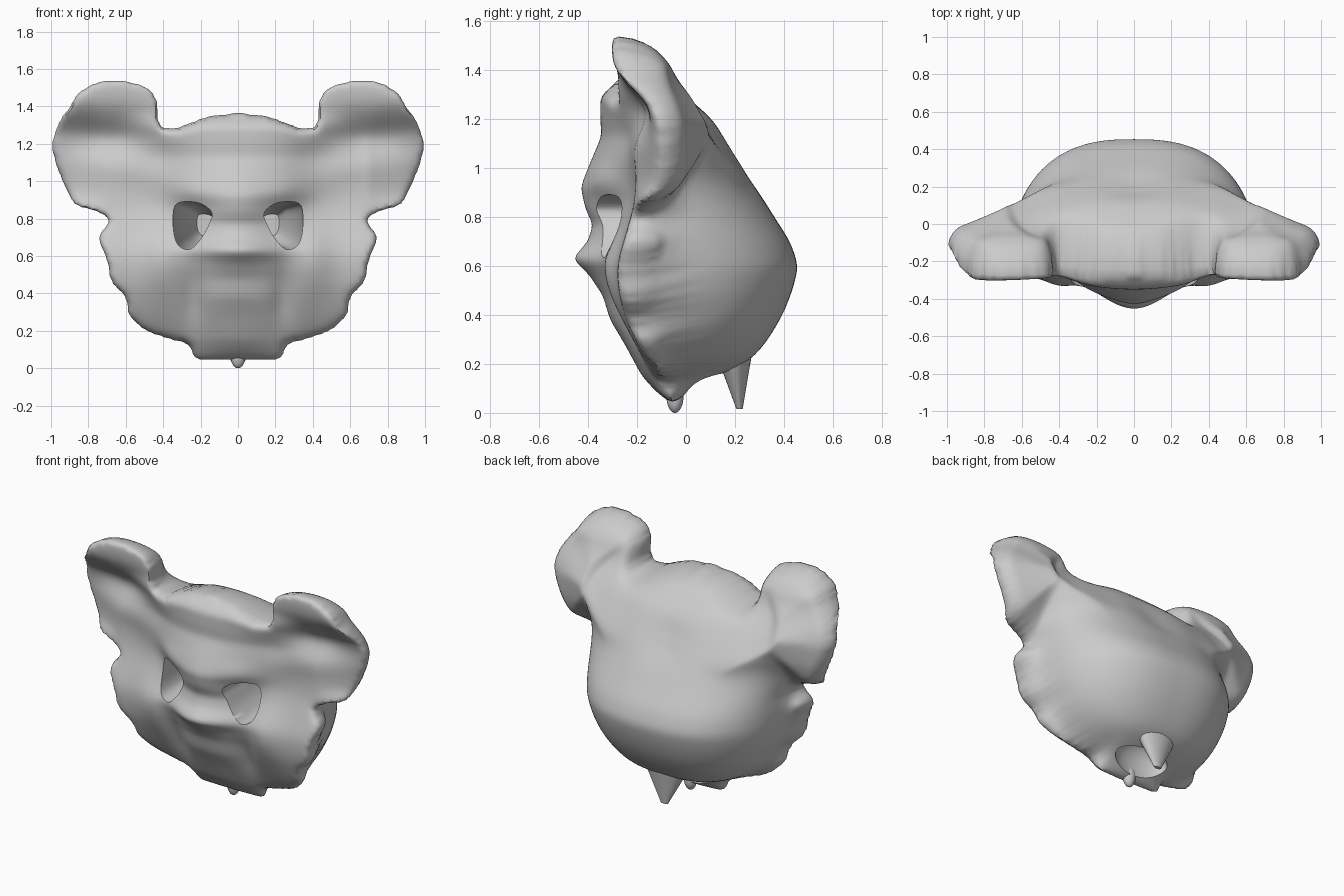
import bpy, bmesh
from math import sqrt, exp, radians
from mathutils import Vector, kdtree
from mathutils.geometry import delaunay_2d_cdt

if "Cube" in bpy.data.objects:
    bpy.data.objects.remove(bpy.data.objects["Cube"])


def curve(points, steps):
    """Closed smooth curve through 2D points."""
    n, out = len(points), []
    for i in range(n):
        a, b, c, d = (Vector(points[(i + k - 1) % n]) for k in range(4))
        for s in range(steps):
            t = s / steps
            out.append(0.5 * (2 * b + (c - a) * t + (2 * a - 5 * b + 4 * c - d) * t * t
                              + (3 * b - a - 3 * c + d) * t ** 3))
    return out


def profile(pairs, blur=.035):
    """Softened lookup through (z, value) pairs."""
    def linear(z):
        if z <= pairs[0][0]:
            return pairs[0][1]
        for (z0, v0), (z1, v1) in zip(pairs, pairs[1:]):
            if z <= z1:
                return v0 + (v1 - v0) * (z - z0) / (z1 - z0)
        return pairs[-1][1]
    weights = {-2: 1, -1: 2, 0: 3, 1: 2, 2: 1}
    return lambda z: sum(w * linear(z + k * blur) for k, w in weights.items()) / 9


def bump(x, z, cx, cz, rx, rz):
    return exp(-((x - cx) / rx) ** 2 - ((z - cz) / rz) ** 2)


def rounded(t):
    return sqrt(1 - (1 - min(t, 1)) ** 2)


def step01(a, b, v):
    t = min(1, max(0, (v - a) / (b - a)))
    return t * t * (3 - 2 * t)


def soft_max(a, b, k):
    return (a + b + sqrt((a - b) ** 2 + k * k)) / 2 - k / 4


# Front silhouette, right half from crown to chin
half = [(0, 1.37), (.15, 1.355), (.25, 1.32), (.35, 1.29), (.415, 1.31), (.425, 1.42),
        (.48, 1.5), (.6, 1.54), (.75, 1.535), (.85, 1.48), (.9, 1.41), (.97, 1.3),
        (1, 1.18), (.965, 1.05), (.9, .91), (.85, .86), (.75, .83), (.7, .785),
        (.75, .7), (.71, .58), (.68, .46), (.61, .38), (.59, .29), (.5, .2),
        (.38, .155), (.27, .12), (.23, .05), (.12, .04)]
control = half + [(0, .04)] + [(-x, z) for x, z in reversed(half[1:])]

# Side profiles by height
rim_line = profile([(.04, -.05), (.15, -.09), (.2, -.13), (.3, -.19), (.45, -.25), (.6, -.265),
                    (.75, -.22), (.85, -.19), (1, -.18), (1.2, -.22), (1.35, -.28), (1.5, -.29)])
face = profile([(.04, -.08), (.15, -.18), (.28, -.25), (.38, -.31), (.48, -.34), (.57, -.4),
                (.6, -.435), (.63, -.465), (.7, -.4), (.77, -.38), (.83, -.41), (.92, -.43),
                (1, -.4), (1.13, -.345), (1.2, -.35), (1.29, -.35), (1.37, -.27)], .008)
face_width = profile([(.1, .28), (.4, .25), (.63, .25), (.92, .28), (1.1, .45), (1.3, .5)])
skull = profile([(.04, -.02), (.1, .02), (.125, .06), (.15, .14), (.2, .26), (.25, .31),
                 (.3, .35), (.4, .41), (.5, .45), (.6, .475), (.7, .44), (.8, .375), (1, .25),
                 (1.1, .19), (1.2, .12), (1.3, 0), (1.4, -.08), (1.54, -.2)], .02)
skull_width = profile([(.1, .24), (.15, .33), (.2, .42), (.3, .53), (.4, .59), (.5, .63),
                       (.6, .65), (.9, .67), (1.1, .66), (1.25, .62), (1.4, .5)])
edge_depth = profile([(.04, .02), (.15, .05), (.3, .11), (.7, .15), (.9, .15)])


def rim(x, z):
    return rim_line(z) + .35 * max(0, abs(x) - .7) * step01(.8, .95, z) * (1 - step01(1.25, 1.45, z))


def front_y(x, z, d):
    edge, x = rim(x, z), abs(x)
    side = edge - .02
    y = side + (face(z) - side) * exp(-(x / face_width(z)) ** 2)
    y += .10 * bump(x, z, .68, 1.24, .22, .12)      # ear bowl
    y += .03 * bump(x, z, .42, 1.12, .14, .1)       # fold beside forehead
    y -= .03 * bump(x, z, .25, .94, .12, .07)       # brow
    y -= .04 * bump(x, z, .4, .58, .1, .18)         # cheek
    y += .03 * bump(x, z, .24, .38, .06, .14)       # crease beside muzzle
    return edge + (y - edge) * rounded(d / .06)


def back_y(x, z, d):
    edge, x = rim(x, z), abs(x)
    base = min(-.1, skull(z))
    dome = base + (skull(z) - base) * sqrt(max(0, 1 - (x / skull_width(z)) ** 2.6))
    dome -= .03 * bump(x, z, 0, 1.05, .16, .1)
    ear = step01(.75, 1.05, z)
    frill = edge_depth(z) * rounded(d / .2)
    wedge = .03 * rounded(d / .05) + .95 * min(d, .32)   # ears thicken toward the skull
    k = .07 + .14 * ear * step01(.2, .5, x)
    y = soft_max(dome, edge + frill + (wedge - frill) * ear, k)
    return edge + max(0, y - edge) * rounded(d / .07)


def mesh_object(name, bm):
    bmesh.ops.recalc_face_normals(bm, faces=bm.faces)
    me = bpy.data.meshes.new(name)
    bm.to_mesh(me)
    bm.free()
    ob = bpy.data.objects.new(name, me)
    bpy.context.collection.objects.link(ob)
    return ob


def activate(ob):
    bpy.ops.object.select_all(action='DESELECT')
    ob.select_set(True)
    bpy.context.view_layer.objects.active = ob


def ellipsoid(name, center, radii):
    bpy.ops.mesh.primitive_uv_sphere_add(segments=40, ring_count=24, location=center)
    ob = bpy.context.object
    ob.name, ob.scale = name, radii
    bpy.ops.object.shade_smooth()
    return ob


# Head and ears: one skin, front and back sheets meeting at the silhouette
outline = curve(control, 7)
fine = curve(control, 35)
tree = kdtree.KDTree(len(fine))
for i, p in enumerate(fine):
    tree.insert((p.x, 0, p.y), i)
tree.balance()
step = .017
points = list(outline)
for i in range(-60, 61):
    for j in range(0, 93):
        p = Vector((i * step, j * step))
        if tree.find((p.x, 0, p.y))[2] > step * .5:
            points.append(p)
flat, _, tris, *_ = delaunay_2d_cdt(points, [], [list(range(len(outline)))], 1, 1e-6)
bm = bmesh.new()
sheets = {}
for i in {i for t in tris for i in t}:
    x, z = flat[i]
    d = tree.find((x, 0, z))[2]
    if d < .0005:
        v = bm.verts.new((x, rim(x, z), z))
        sheets[i] = (v, v)
    else:
        f, b = front_y(x, z, d), back_y(x, z, d)
        sheets[i] = (bm.verts.new((x, f, z)), bm.verts.new((x, max(b, f + .01), z)))
for t in tris:
    for side in (0, 1):
        vs = [sheets[i][side] for i in t]
        if bm.faces.get(vs) is None:
            bm.faces.new(vs)
head = mesh_object("head", bm)
smooth = head.modifiers.new("soften", 'SMOOTH')
smooth.factor, smooth.iterations = .5, 4

# Cutters: two deep eye sockets and the neck hollow
eye = curve([(.34, .86), (.29, .89), (.2, .88), (.14, .83), (.16, .76), (.2, .69),
             (.26, .635), (.32, .66), (.345, .74)], 6)
cutters = []
for s in (1, -1):
    bm = bmesh.new()
    rings = [[bm.verts.new((s * (cx + (p.x - .26) * k), y, .77 + (p.y - .77) * k)) for p in eye]
             for y, k, cx in ((-.6, 1, .26), (-.25, 1, .26), (0, .9, .24), (.2, .75, .2), (.3, .45, .18))]
    n = len(eye)
    for a, b in zip(rings, rings[1:]):
        for i in range(n):
            bm.faces.new((a[i], a[(i + 1) % n], b[(i + 1) % n], b[i]))
    bm.faces.new(rings[0])
    bm.faces.new(rings[-1])
    cutters.append(mesh_object("eye_socket_cutter", bm))
cutters.append(ellipsoid("neck_hollow_cutter", (0, .07, .12), (.19, .09, .14)))
for c in cutters:
    c.hide_render = True
    m = head.modifiers.new("cut", 'BOOLEAN')
    m.operation, m.solver, m.object = 'DIFFERENCE', 'EXACT', c
activate(head)
for m in list(head.modifiers):
    bpy.ops.object.modifier_apply(modifier=m.name)
for c in cutters:
    bpy.data.objects.remove(c)
activate(head)
bpy.ops.object.shade_smooth_by_angle(angle=radians(55))

# Small tip under the chin
ellipsoid("chin_tip", (0, -.045, .07), (.04, .035, .07))

# Tapered flap at the nape
bm = bmesh.new()
bmesh.ops.create_cone(bm, cap_ends=True, segments=32, radius1=.025, radius2=.17, depth=.27)
for v in bm.verts:
    v.co = (v.co.x, .205 + v.co.y * .5 - v.co.z * .1, v.co.z + .15)
flap = mesh_object("nape_flap", bm)
activate(flap)
bpy.ops.object.shade_smooth_by_angle(angle=radians(40))
